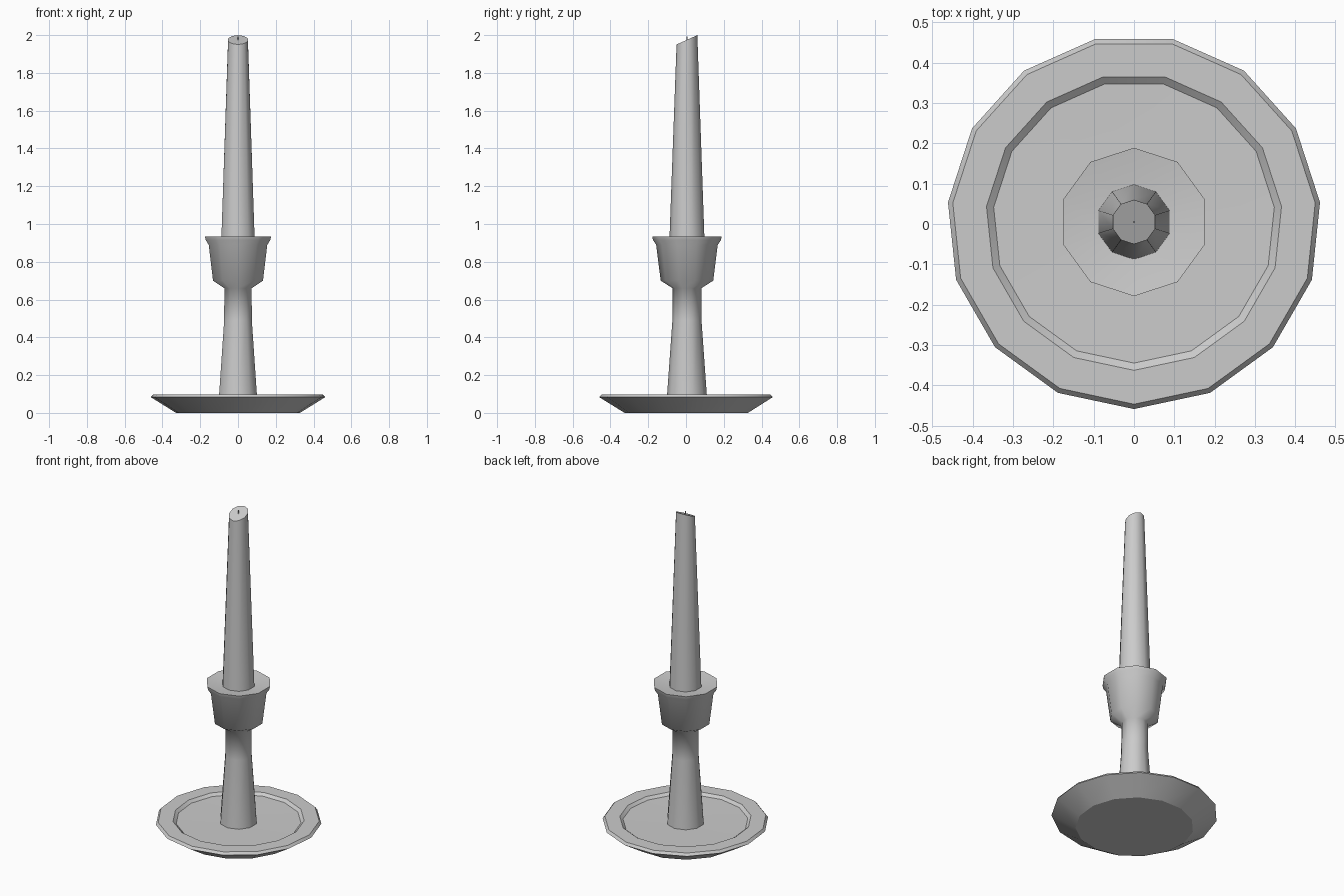
import bpy
import bmesh
import math

if "Cube" in bpy.data.objects:
    bpy.data.objects.remove(bpy.data.objects["Cube"], do_unlink=True)

CENTRE_Y = 0.005

grey = bpy.data.materials.new("light_grey")
grey.use_nodes = True
colour = (0.6, 0.6, 0.6, 1)
grey.diffuse_color = colour
grey.node_tree.nodes["Principled BSDF"].inputs["Base Color"].default_value = colour


def lathe(name, profile, sides, start, smooth_angle, slant=0.0):
    """Stack rings of (radius, height); cap both ends; slant tilts the last ring."""
    bm = bmesh.new()
    rings = []
    for i, (radius, height) in enumerate(profile):
        tilt = slant if i == len(profile) - 1 else 0
        ring = []
        for k in range(sides):
            a = math.radians(start) + math.tau * k / sides
            x, y = radius * math.cos(a), radius * math.sin(a)
            ring.append(bm.verts.new((x, y + CENTRE_Y, height + tilt * y)))
        rings.append(ring)
    for low, high in zip(rings, rings[1:]):
        for k in range(sides):
            n = (k + 1) % sides
            bm.faces.new((low[k], low[n], high[n], high[k]))
    bm.faces.new(rings[0][::-1])
    bm.faces.new(rings[-1])
    mesh = bpy.data.meshes.new(name)
    bm.to_mesh(mesh)
    bm.free()
    mesh.materials.append(grey)
    obj = bpy.data.objects.new(name, mesh)
    bpy.context.collection.objects.link(obj)
    bpy.ops.object.select_all(action="DESELECT")
    obj.select_set(True)
    bpy.context.view_layer.objects.active = obj
    bpy.ops.object.shade_smooth_by_angle(angle=math.radians(smooth_angle))
    return obj


# Drip dish with a bevelled rim and a sunken floor
lathe("drip_dish",
      [(0.33, 0), (0.464, 0.083), (0.452, 0.098), (0.368, 0.098),
       (0.35, 0.083), (0.1, 0.079)], 15, -90, 30)

# Stem flowing into the candle cup, with a flared lip
lathe("stem_and_cup",
      [(0.107, 0.07), (0.077, 0.49), (0.076, 0.66), (0.139, 0.70),
       (0.163, 0.89), (0.180, 0.915), (0.184, 0.935), (0.08, 0.92)], 10, 90, 65)

# Tapered candle with a slanted tip
lathe("candle", [(0.093, 0.91), (0.055, 1.975)], 10, 90, 40, slant=0.45)

# Wick
lathe("wick", [(0.004, 1.95), (0.003, 1.993)], 6, 90, 40)
